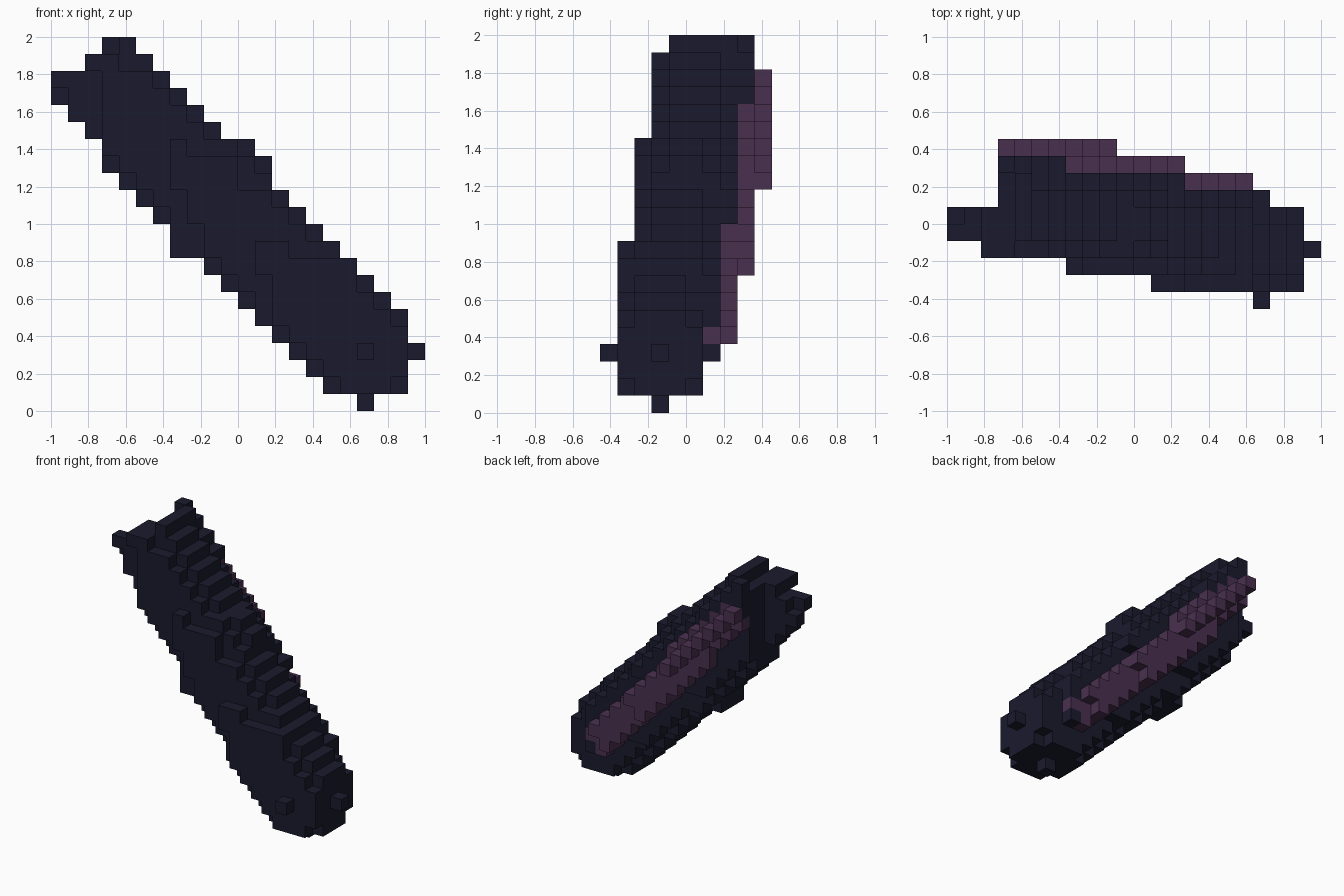
import bpy
import bmesh

cube = bpy.data.objects.get("Cube")
if cube:
    bpy.data.objects.remove(cube, do_unlink=True)

GRID = (22, 10, 22)          # blocks along x, y, z
S = 2 / 22                   # block size


def material(name, rgb):
    m = bpy.data.materials.new(name)
    m.use_nodes = True
    m.diffuse_color = (*rgb, 1)
    m.node_tree.nodes["Principled BSDF"].inputs["Base Color"].default_value = (*rgb, 1)
    return m


def ball(c, r):
    span = range(-r, r + 1)
    return {(c[0] + a, c[1] + b, c[2] + d) for a in span for b in span for d in span
            if a * a + b * b + d * d <= r * r}


def block(c, full):
    """Five-wide block with trimmed corners; a full one only loses its low corners."""
    span = range(-2, 3)
    return {(c[0] + a, c[1] + b, c[2] + d) for a in span for b in span for d in span
            if abs(a) + abs(b) + abs(d) < 6 or (full and a + d > -4)}


def plate(x, z, r, y):
    """Plate in the xz plane at depth y, without its corners."""
    span = range(-r, r + 1)
    return {(x + a, y, z + d) for a in span for d in span if abs(a) + abs(d) < 2 * r}


# Leaning limb: three straight sections, each one block further back
body = ball((18, 3, 3), 3)
sections = [(3, range(1, 5), 5), (4, range(5, 10), 11), (5, range(10, 16), 18)]
for y, steps, rim_start in sections:
    for t in steps:
        body |= block((18 - t, y, 3 + t), t >= steps[-2] and y < 5)
        # Raised rim beside the strip
        if t > 1:
            body |= {v for v in plate(18 - t, 3 + t, 2, y + 3) if v[2] >= rim_start}

# Knobbly joint halfway up
for x, z in ((9, 11), (10, 12), (9, 13)):
    body |= block((x, 4, z), True)

# Purple strip down the back, a stepped ridge that narrows towards the top
strip = plate(17, 4, 1, 6)
for y, first, last, total in ((7, 5, 9, 21), (8, 9, 14, 21), (9, 14, 18, 22)):
    for z in range(first, last + 1):
        strip |= plate(total - z, z, 1, y - 1)
        if y < 9:
            strip |= plate(total - z, z, 1, y)
strip |= {(22 - z, 9, z) for z in range(13, 20)}


def keep(v):
    x, y, z = v
    # Upper end: slimmer underside and a stepped cut
    if x < 0 or z > 20 or (z >= 15 and x + z < 18):
        return False
    if x < 2 and (y not in (4, 5) or z > 19):
        return False
    if x == 2 and (y > 5 or (y < 4 and z < 20)):
        return False
    if z == 20 and x > 3 and y < 4:
        return False
    # Small bump on top of the joint
    if x + z > 25 and y not in (4, 5):
        return False
    # Uneven outline of the raised front plates
    if y == 2 and z > 9:
        if (z == 15 and x > 7) or (z > 12 and x > 10):
            return False
    if y == 2 and ((x == 7 and z < 13) or (x == 8 and z < 11)):
        return False
    if y == 1 and ((z == 9 and x > 13) or (x == 12 and z < 8)):
        return False
    return True


body = {v for v in body if keep(v)}
# Ragged tips of the upper end
body |= {(0, 4, 19), (0, 5, 18), (3, 8, 20), (3, 8, 21)}
body |= {(4, y, 21) for y in range(4, 8)}
body -= strip
solid = body | strip


def build(name, cells, mat):
    """Outer faces of the cells, leaving out faces shared with any neighbour."""
    bm = bmesh.new()
    verts = {}

    def vert(p):
        if p not in verts:
            verts[p] = bm.verts.new([(p[i] - GRID[i] / 2 * (i < 2)) * S for i in range(3)])
        return verts[p]

    for cell in sorted(cells):
        for axis in range(3):
            u, w = (axis + 1) % 3, (axis + 2) % 3
            for side in (0, 1):
                near = list(cell)
                near[axis] += 2 * side - 1
                if tuple(near) in solid:
                    continue
                ring = []
                for a, b in ((0, 0), (1, 0), (1, 1), (0, 1)):
                    p = list(cell)
                    p[axis] += side
                    p[u] += a
                    p[w] += b
                    ring.append(vert(tuple(p)))
                bm.faces.new(ring if side else ring[::-1])
    me = bpy.data.meshes.new(name)
    bm.to_mesh(me)
    bm.free()
    me.materials.append(mat)
    ob = bpy.data.objects.new(name, me)
    bpy.context.collection.objects.link(ob)


build("limb_body", body, material("dark navy", (0.0103, 0.0103, 0.0273)))
build("back_strip", strip, material("dusky purple", (0.0685, 0.0296, 0.0802)))
